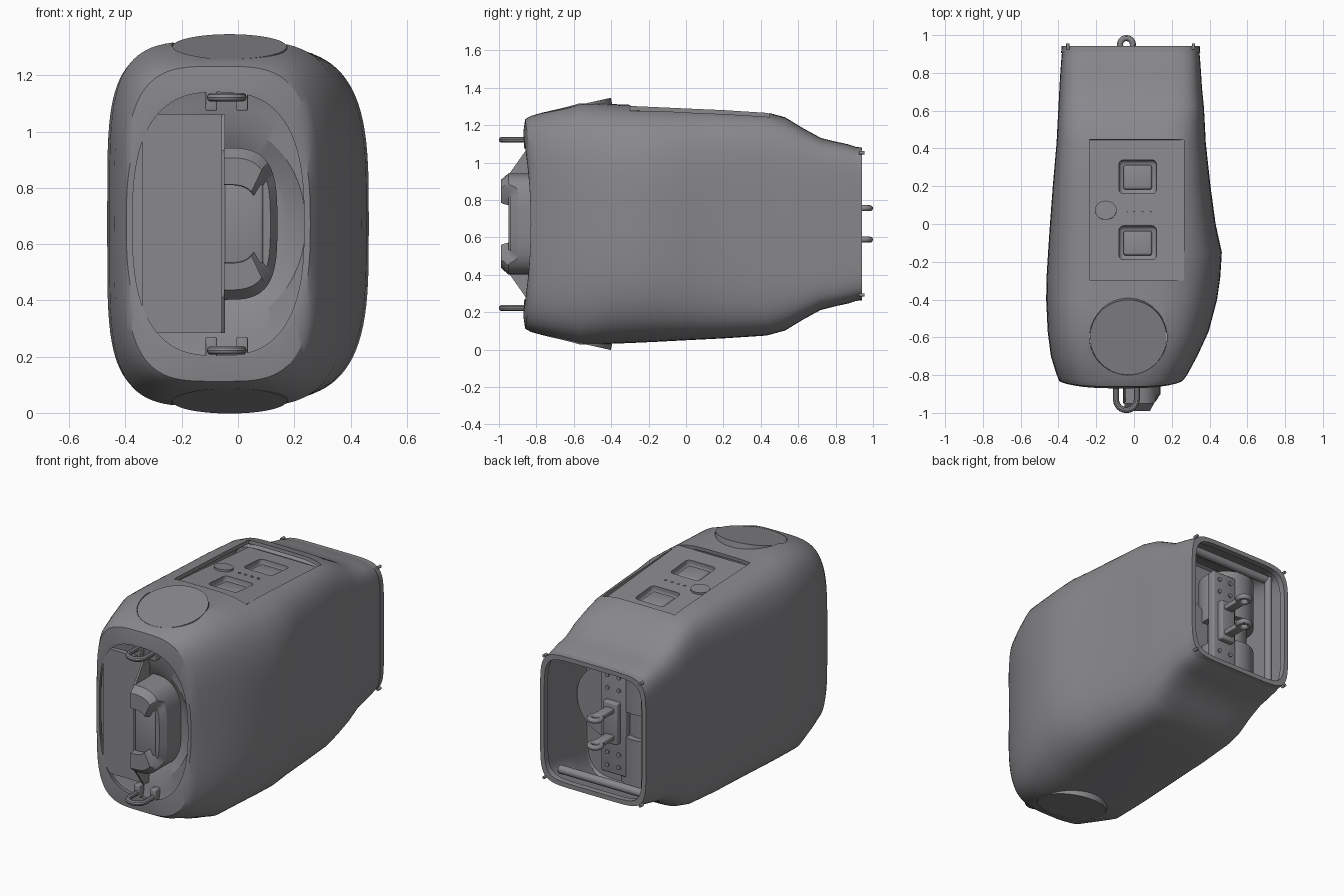
import bpy, bmesh, math
from mathutils import Matrix

if "Cube" in bpy.data.objects:
    bpy.data.objects.remove(bpy.data.objects["Cube"])

CZ = 0.672  # height of the mirror plane between top and bottom
N = 96


def make(name, bm):
    bmesh.ops.recalc_face_normals(bm, faces=bm.faces)
    me = bpy.data.meshes.new(name)
    bm.to_mesh(me)
    bm.free()
    ob = bpy.data.objects.new(name, me)
    bpy.context.collection.objects.link(ob)
    return ob


def section(y, xl, xr, h, nl, nr, bend=0.0):
    """Rounded section whose left and right halves have their own squareness."""
    cx, a, pts = (xl + xr) / 2, (xr - xl) / 2, []
    for i in range(N):
        t = 2 * math.pi * i / N
        c, s = math.cos(t), math.sin(t)
        e = 2 / (nr if c >= 0 else nl)
        dz = math.copysign(abs(s) ** e, s)
        pts.append((cx + a * math.copysign(abs(c) ** e, c), y - bend * dz * dz, CZ + h * dz))
    return pts


def loft(name, rows, closed=False, cap_end=False):
    bm = bmesh.new()
    rings = [[bm.verts.new(p) for p in section(*r)] for r in rows]
    for a, b in zip(rings, rings[1:] + ([rings[0]] if closed else [])):
        for i in range(N):
            j = (i + 1) % N
            bm.faces.new((a[i], a[j], b[j], b[i]))
    if cap_end:
        bm.faces.new(rings[-1])
    return make(name, bm)


def box(name, c, size, bevel=0.0, mat=Matrix()):
    bm = bmesh.new()
    bmesh.ops.create_cube(bm, size=1)
    bmesh.ops.scale(bm, vec=size, verts=bm.verts)
    if bevel:
        bmesh.ops.bevel(bm, geom=bm.edges[:], offset=bevel, segments=3, profile=0.5, affect='EDGES')
    bmesh.ops.transform(bm, matrix=mat @ Matrix.Translation(c), verts=bm.verts)
    return make(name, bm)


def cyl(name, c, r, depth, axis='Z', mat=Matrix(), seg=48):
    bm = bmesh.new()
    bmesh.ops.create_cone(bm, cap_ends=True, segments=seg, radius1=r, radius2=r, depth=depth)
    rot = {'Z': Matrix(), 'X': Matrix.Rotation(math.pi / 2, 4, 'Y'), 'Y': Matrix.Rotation(math.pi / 2, 4, 'X')}[axis]
    bmesh.ops.transform(bm, matrix=mat @ Matrix.Translation(c) @ rot, verts=bm.verts)
    return make(name, bm)


def prism(name, pts, shift):
    bm = bmesh.new()
    a = [bm.verts.new(p) for p in pts]
    b = [bm.verts.new([u + v for u, v in zip(p, shift)]) for p in pts]
    bm.faces.new(a)
    bm.faces.new(b)
    for i in range(len(a)):
        j = (i + 1) % len(a)
        bm.faces.new((a[i], a[j], b[j], b[i]))
    return make(name, bm)


def cut(ob, cutter):
    m = ob.modifiers.new("cut", 'BOOLEAN')
    m.operation, m.solver, m.object = 'DIFFERENCE', 'EXACT', cutter
    bpy.context.view_layer.objects.active = ob
    bpy.ops.object.modifier_apply(modifier=m.name)
    bpy.data.objects.remove(cutter, do_unlink=True)


# main shell: outer skin back to front, then the inner skin back again
outer = [
    (.93, -.38, .345, .405, 7, 7), (.87, -.385, .35, .425, 7, 7), (.80, -.39, .355, .44, 7, 7),
    (.72, -.395, .36, .46, 6.5, 6.5), (.62, -.40, .37, .515, 6, 6), (.53, -.405, .375, .57, 6, 5),
    (.43, -.41, .38, .597, 6, 5), (.2, -.43, .405, .612, 5.5, 4.4), (0, -.445, .432, .622, 5, 3.9),
    (-.15, -.455, .465, .63, 4.8, 3.5), (-.28, -.463, .457, .636, 4.6, 3.4), (-.4, -.465, .44, .641, 4.5, 3.4),
    (-.57, -.457, .395, .65, 4.4, 3.7), (-.7, -.44, .335, .612, 4, 4, .01), (-.79, -.412, .285, .577, 4, 4, .04),
    (-.815, -.402, .268, .56, 3.6, 3.6, .045), (-.83, -.397, .257, .49, 2.7, 2.7, .04)]
inner = [(r[0], r[1] + .022, r[2] - .022, r[3] - .022) + r[4:] for r in reversed(outer)]
shell = loft("shell", outer + inner, closed=True)

# round end caps, sunk into tilted sockets at the top and bottom
for s, side in ((1, "top"), (-1, "bottom")):
    M = Matrix.Translation((-.03, -.6, CZ + s * .63)) @ Matrix.Rotation(s * math.radians(12.6), 4, 'X')
    cut(shell, cyl("socket_cutter", (0, 0, s * .02), .205, .16, mat=M))
    cyl(side + "_round_cap", (0, 0, -s * .03), .203, .06, mat=M, seg=64)

# recessed control panel on the top
M = Matrix.Translation((.015, .0725, 1.25)) @ Matrix.Rotation(-math.atan2(.06, .745), 4, 'X')
cut(shell, box("panel_cutter", (0, 0, .05), (.5, .745, .22), mat=M))
panel = box("control_panel", (0, 0, -.035), (.5, .745, .07), mat=M)
for y in (.178, -.172):
    cut(panel, box("pocket_cutter", (.005, y, 0), (.2, .18, .09), .025, M))
    box("pocket_button", (.005, y, -.035), (.15, .13, .04), .012, M)
cyl("oval_button", (0, 0, 0), .05, .02,
    mat=M @ Matrix.Translation((-.165, 0, .002)) @ Matrix.Diagonal((1.15, 1, 1, 1)))
for x in (-.055, -.015, .03, .075):
    cyl("indicator", (x, 0, 0), .009, .008, mat=M, seg=16)

# front face with an oval dish
loft("front_face", [
    (-.80, -.385, .245, .48, 2.8, 2.8, .03), (-.805, -.36, .245, .42, 2.6, 2.6, .01),
    (-.81, -.32, .24, .35, 2, 2), (-.765, -.25, .18, .27, 2, 2),
    (-.755, -.22, .15, .25, 2, 2)], cap_end=True)

# flat door with clipped corners, and the fin along its right edge
prism("front_door", [(x, -.845, CZ + z) for x, z in (
    (-.052, .388), (-.29, .388), (-.34, .33), (-.34, -.33), (-.29, -.388), (-.052, -.388))], (0, .05, 0))
prism("door_fin", [(-.058, y, CZ + z) for y, z in (
    (-.80, .388), (-.86, .388), (-.95, .26), (-.95, -.26), (-.86, -.388), (-.80, -.388))], (.012, 0, 0))

# C-shaped handle whose ends stand proud, with a centre grip
bm = bmesh.new()
prev = None
K = 36
for i in range(K + 1):
    t = math.pi * (i / K - .5)
    c, s = max(math.cos(t), 0), math.sin(t)
    lift = .05 * min(1, max(0, (abs(s) - .55) / .12))
    ring = []
    for a, b, y in ((.19, .27, -.76), (.19, .27, -.90 - lift), (.165, .235, -.94 - lift),
                    (.12, .14, -.94 - lift), (.11, .13, -.76)):
        ring.append(bm.verts.new((-.05 + a * c ** .6, y, CZ + b * math.copysign(abs(s) ** .6, s))))
    if prev:
        for j in range(5):
            k = (j + 1) % 5
            bm.faces.new((prev[j], prev[k], ring[k], ring[j]))
    else:
        bm.faces.new(ring)
    prev = ring
bm.faces.new(prev)
make("handle_frame", bm)
box("handle_grip", (.02, -.86, CZ), (.14, .18, .29), .012)
box("grip_slot", (.089, -.902, CZ), (.008, .025, .15), .003)

# wire loops on the front with their mounts
for s in (1, -1):
    z = CZ + s * .45
    pts = [(-.095, -.82), (-.095, -.93)]
    pts += [(-.04 - .055 * math.cos(a), -.93 - .055 * math.sin(a)) for a in [math.pi * i / 12 for i in range(1, 12)]]
    pts += [(.015, -.93), (.015, -.82)]
    cu = bpy.data.curves.new("strap_loop", 'CURVE')
    cu.dimensions, cu.bevel_depth, cu.bevel_resolution, cu.use_fill_caps = '3D', .016, 3, True
    sp = cu.splines.new('POLY')
    sp.points.add(len(pts) - 1)
    for p, (x, y) in zip(sp.points, pts):
        p.co = (x, y, z, 1)
    ob = bpy.data.objects.new("strap_loop", cu)
    bpy.context.collection.objects.link(ob)
    for x in (-.095, .015):
        box("loop_mount", (x, -.84, z - s * .005), (.04, .05, .085), .005)

# back rim and inner bulkhead
loft("back_rim", [
    (.905, -.386, .351, .412, 7, 7), (.942, -.383, .348, .408, 7, 7),
    (.942, -.355, .32, .38, 7, 7), (.905, -.355, .32, .38, 7, 7)], closed=True)
loft("bulkhead", [(.50, -.385, .355, .54, 7, 6), (.48, -.38, .35, .53, 7, 6)], cap_end=True)
for x in (-.35, .315):
    for s in (1, -1):
        cyl("rim_pin", (x, .94, CZ + s * .38), .009, .03, 'Y', seg=16)

# inner works: drum, side disc, bracket, rods
for s in (1, -1):
    cyl("drum", (-.18, .62, CZ + s * .23), .16, .3)
cyl("drum_core", (-.18, .62, CZ), .12, .3)
cyl("side_disc", (.12, .56, CZ), .22, .06, 'Y', seg=64)
box("bracket", (-.04, .75, CZ), (.17, .05, .66), .01)
box("bracket_hub", (-.04, .785, CZ), (.10, .05, .26), .01)
for s in (1, -1):
    for z in (.2, .28):
        for x in (-.08, 0):
            cyl("bracket_bolt", (x, .777, CZ + s * z), .013, .01, 'Y', seg=16)
    cyl("cross_rod", (-.02, .84, CZ + s * .36), .025, .6, 'X', seg=24)
    # lugs with eyes reaching out of the back
    z = CZ + s * .084
    box("lug_arm", (-.04, .85, z), (.06, .15, .03), .006)
    bpy.ops.mesh.primitive_torus_add(location=(-.04, .95, z), major_radius=.034, minor_radius=.016,
                                     major_segments=32, minor_segments=12)
    bpy.context.object.name = "lug_eye"
cyl("guide_rod", (-.31, .85, CZ), .022, .74, seg=24)

# dark grey finish, smooth shading with sharp edges kept
bpy.ops.object.select_all(action='DESELECT')
for ob in bpy.context.scene.objects:
    if ob.type == 'CURVE':
        ob.select_set(True)
        bpy.context.view_layer.objects.active = ob
bpy.ops.object.convert(target='MESH')
grey = bpy.data.materials.new("dark_grey")
grey.diffuse_color = (.25, .25, .265, 1)
grey.use_nodes = True
grey.node_tree.nodes["Principled BSDF"].inputs["Base Color"].default_value = grey.diffuse_color
for ob in bpy.context.scene.objects:
    ob.data.materials.clear()
    ob.data.materials.append(grey)
bpy.ops.object.select_all(action='SELECT')
bpy.ops.object.shade_smooth_by_angle(angle=math.radians(30))
